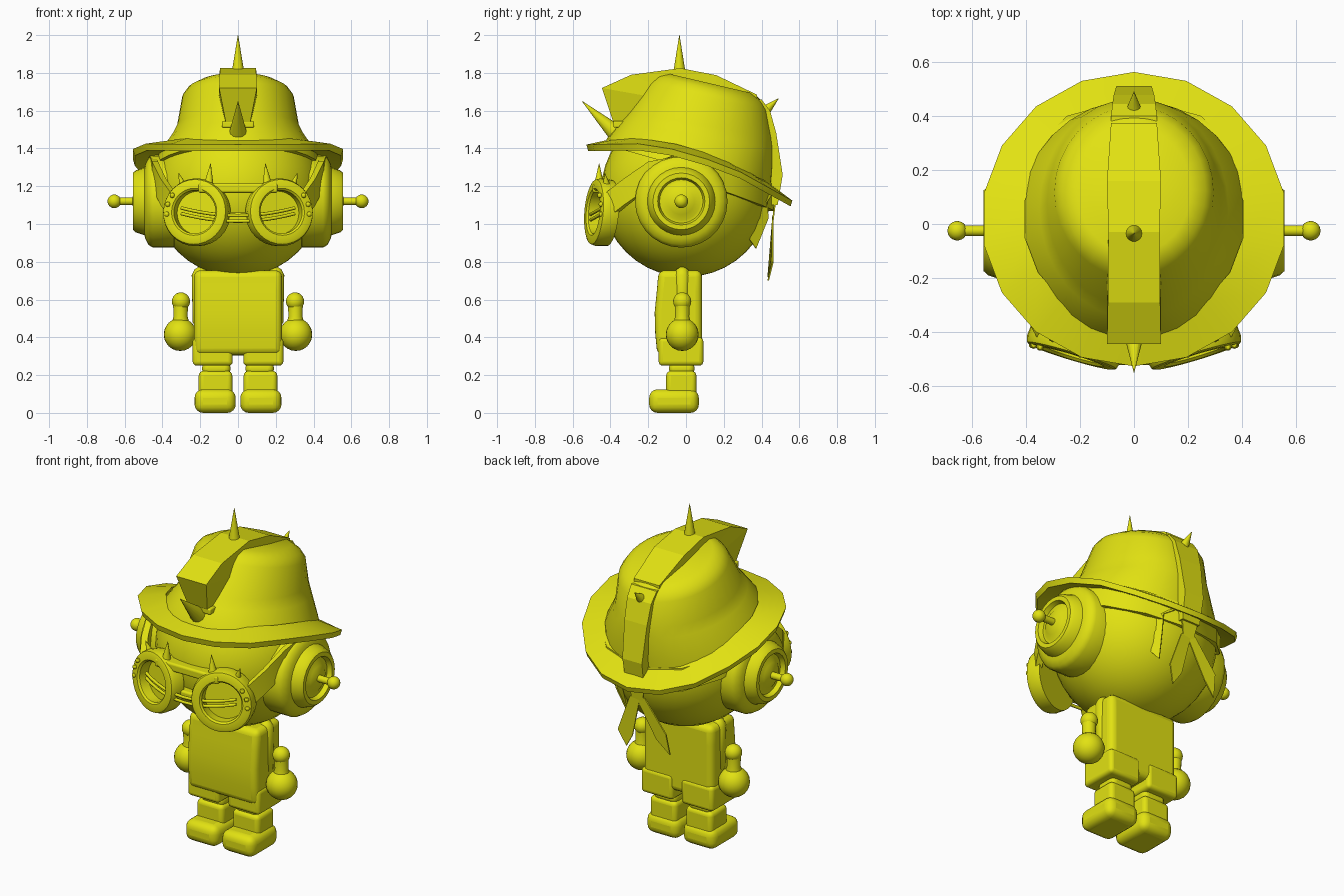
import bpy, bmesh, math
from mathutils import Vector as V, Matrix

if "Cube" in bpy.data.objects:
    bpy.data.objects.remove(bpy.data.objects["Cube"])

yellow = bpy.data.materials.new("yellow")
yellow.diffuse_color = (0.76, 0.76, 0.006, 1)
yellow.use_nodes = True
yellow.node_tree.nodes["Principled BSDF"].inputs["Base Color"].default_value = yellow.diffuse_color


def finish(name, bm, smooth=35, bevel=0):
    bmesh.ops.recalc_face_normals(bm, faces=bm.faces)
    me = bpy.data.meshes.new(name)
    bm.to_mesh(me)
    bm.free()
    ob = bpy.data.objects.new(name, me)
    bpy.context.collection.objects.link(ob)
    me.materials.append(yellow)
    if bevel:
        m = ob.modifiers.new("round", 'BEVEL')
        m.width, m.segments = bevel, 4
    if smooth:
        bpy.context.view_layer.objects.active = ob
        ob.select_set(True)
        bpy.ops.object.shade_smooth_by_angle(angle=math.radians(smooth))
        ob.select_set(False)
    return ob


def box(name, x, y, z, bevel):
    bm = bmesh.new()
    size = [b - a for a, b in (x, y, z)]
    mid = [(a + b) / 2 for a, b in (x, y, z)]
    bmesh.ops.create_cube(bm, size=1, matrix=Matrix.Translation(mid) @ Matrix.Diagonal((*size, 1)))
    return finish(name, bm, 40, bevel)


def ball(name, c, r, seg=24):
    bm = bmesh.new()
    bmesh.ops.create_uvsphere(bm, u_segments=seg, v_segments=seg // 2, radius=r,
                              matrix=Matrix.Translation(c))
    return finish(name, bm)


def lathe(name, origin, axis, profile, seg=24, smooth=35):
    """Revolve (distance, radius) pairs round an axis."""
    rot = V(axis).to_track_quat('Z', 'Y')
    return loft(name, [[V(origin) + rot @ V((r * math.cos(a), r * math.sin(a), d))
                        for a in (2 * math.pi * i / seg for i in range(seg))]
                       for d, r in profile], smooth=smooth)


def spike(name, base, tip, r):
    d = V(tip) - V(base)
    return lathe(name, base, d, [(0, r), (d.length, 0.001)], 14, 50)


def loft(name, rings, smooth=35, caps=True, closed=False):
    """Skin closed loops of equal length; closed joins the last to the first."""
    bm = bmesh.new()
    vs = [[bm.verts.new(p) for p in ring] for ring in rings]
    n = len(vs[0])
    pairs = list(zip(vs, vs[1:])) + ([(vs[-1], vs[0])] if closed else [])
    for a, b in pairs:
        for i in range(n):
            j = (i + 1) % n
            bm.faces.new((a[i], a[j], b[j], b[i]))
    if caps and not closed:
        bm.faces.new(vs[0])
        bm.faces.new(vs[-1])
    return finish(name, bm, smooth)


def plate(name, pts, thick=0.008):
    bm = bmesh.new()
    bm.faces.new([bm.verts.new(p) for p in pts])
    ob = finish(name, bm, 0)
    m = ob.modifiers.new("thickness", 'SOLIDIFY')
    m.thickness, m.offset = thick, 0
    return ob


def tube(name, pts, r, cyclic=False):
    cu = bpy.data.curves.new(name, 'CURVE')
    cu.dimensions, cu.bevel_depth, cu.bevel_resolution = '3D', r, 2
    sp = cu.splines.new('POLY')
    sp.points.add(len(pts) - 1)
    for p, q in zip(sp.points, pts):
        p.co = (*q, 1)
    sp.use_cyclic_u = cyclic
    cu.use_fill_caps = True
    cu.materials.append(yellow)
    ob = bpy.data.objects.new(name, cu)
    bpy.context.collection.objects.link(ob)


# Head
ball("head", (0, 0, 1.17), 0.45, 40)

# Hat brim: follows a curve that drops towards the back
DROP = [(-0.55, 1.42), (-0.25, 1.425), (0, 1.385), (0.28, 1.28), (0.56, 1.125)]


def brim_z(y):
    for (y0, z0), (y1, z1) in zip(DROP, DROP[1:]):
        if y <= y1 or y1 == 0.56:
            return z0 + (z1 - z0) * (y - y0) / (y1 - y0)


def brim_ring(r, dz, seg=18):
    out = []
    for i in range(seg):
        a = 2 * math.pi * (i + 0.5) / seg
        y = 0.018 + r * 0.965 * math.sin(a)
        out.append((r * math.cos(a), y, brim_z(y) + dz))
    return out


loft("hat_brim", [brim_ring(0.41, 0.03), brim_ring(0.565, 0), brim_ring(0.555, -0.035),
                  brim_ring(0.41, -0.02)], 25, closed=True)


# Hat crown: tilted rings given by front point, back point and half width
def crown_ring(yf, zf, yb, zb, rx, seg=32):
    return [(rx * math.cos(a), (yf + yb) / 2 + (yb - yf) / 2 * math.sin(a),
             (zf + zb) / 2 + (zb - zf) / 2 * math.sin(a))
            for a in (2 * math.pi * i / seg for i in range(seg))]


loft("hat_crown", [crown_ring(*r) for r in (
    (-0.43, 1.42, 0.45, 1.17, 0.44), (-0.42, 1.45, 0.46, 1.27, 0.425),
    (-0.35, 1.54, 0.465, 1.40, 0.35), (-0.31, 1.59, 0.46, 1.46, 0.322),
    (-0.20, 1.75, 0.435, 1.60, 0.295), (-0.16, 1.785, 0.41, 1.645, 0.265),
    (-0.11, 1.80, 0.36, 1.69, 0.21))], 40)

# Crest over the crown, a ridge with a tapered front face
TOP = [(-0.385, 1.54, 0.065), (-0.445, 1.72, 0.10), (-0.29, 1.79, 0.097), (-0.03, 1.825, 0.095),
       (0.16, 1.788, 0.1), (0.375, 1.685, 0.085)]
LOW = [(-0.33, 1.53), (-0.22, 1.68), (-0.17, 1.74), (-0.03, 1.75), (0.16, 1.71), (0.375, 1.63)]
loft("hat_crest", [[(-w, y, z), (w, y, z), (w, b, c), (-w, b, c)]
                   for (y, z, w), (b, c) in zip(TOP, LOW)], 0)
# Strip down the back of the hat
BACK = [(0.40, 1.66, 0.085), (0.445, 1.60, 0.08), (0.478, 1.48, 0.075), (0.512, 1.26, 0.065),
        (0.485, 1.10, 0.06)]
loft("back_strip", [[(-w, y, z), (w, y, z), (w, y - 0.06, z), (-w, y - 0.06, z)]
                    for y, z, w in BACK], 0)
box("front_clasp", (-0.085, 0.085), (-0.385, -0.33), (1.51, 1.545), 0.008)

# Hat spikes
spike("top_spike", (0, -0.035, 1.81), (0, -0.035, 2.0), 0.032)
spike("front_spike", (0, -0.38, 1.49), (0, -0.55, 1.65), 0.045)
spike("back_spike", (0, 0.42, 1.60), (0, 0.49, 1.665), 0.03)

# Ribbon tails below the brim
plate("ribbon_knot", [(-0.06, 0.475, 1.14), (0.06, 0.475, 1.14), (0.03, 0.455, 0.98), (-0.03, 0.455, 0.98)])
plate("right_tail", [(-0.02, 0.46, 1.04), (0.05, 0.46, 1.02), (0.13, 0.46, 0.80), (0.09, 0.435, 0.70),
                     (0.04, 0.45, 0.78)])
plate("left_tail", [(0.02, 0.46, 1.04), (-0.05, 0.46, 1.03), (-0.19, 0.46, 0.85), (-0.20, 0.435, 0.72),
                    (-0.12, 0.45, 0.80)])
plate("side_tail", [(0.05, 0.47, 1.18), (0.15, 0.43, 1.12), (0.16, 0.435, 1.03), (0.13, 0.37, 0.87),
                    (0.16, 0.335, 0.92), (0.20, 0.39, 1.12)])

# Goggle strap: a flat band round the head
STRAP = [(0.36, -0.42, 1.10), (0.41, -0.33, 1.17), (0.455, -0.2, 1.26), (0.47, 0, 1.30), (0.41, 0.24, 1.23),
         (0.25, 0.40, 1.17), (0, 0.47, 1.14)]
for s, side in ((1, "right"), (-1, "left")):
    loft(side + "_strap", [[(s * x * k, y * k, z + h) for k, h in
                            ((1, 0.07), (1, -0.07), (0.93, -0.07), (0.93, 0.07))]
                           for x, y, z in STRAP], 40)

# Goggles
for s, side in ((1, "right"), (-1, "left")):
    c, ax = V((s * 0.215, -0.435, 1.06)), V((s * 0.3, -1, 0.08)).normalized()
    ring = [(-0.03, 0.175), (0.03, 0.18), (0.055, 0.172), (0.06, 0.16), (0.06, 0.125), (0.05, 0.115),
            (-0.03, 0.115)]
    rot = ax.to_track_quat('Z', 'Y')
    loft(side + "_goggle_rim", [[c + rot @ V((r * math.cos(a), r * math.sin(a), d))
                                 for a in (math.pi * i / 16 for i in range(32))]
                                for d, r in ring], 35, closed=True)
    lathe(side + "_lens", c, ax, [(-0.03, 0.12), (-0.01, 0.12)])
    # Rivets on the outer rim
    for a in (-5, 16, 37):
        a = math.radians(a)
        ball(side + "_rivet", c + ax * 0.06 + V((s * 0.145 * math.cos(a), 0.045 * math.cos(a),
                                                 0.145 * math.sin(a))), 0.014, 10)
    # Spikes along the goggle top
    spike(side + "_inner_goggle_spike", (s * 0.155, -0.46, 1.21), (s * 0.145, -0.46, 1.32), 0.026)
    spike(side + "_outer_goggle_spike", (s * 0.29, -0.42, 1.20), (s * 0.315, -0.43, 1.27), 0.022)
box("goggle_brow", (-0.21, 0.21), (-0.495, -0.42), (1.165, 1.215), 0.012)
box("goggle_bridge", (-0.09, 0.09), (-0.48, -0.40), (1.01, 1.06), 0.012)
for z, name in ((1.045, "upper_bar"), (1.015, "lower_bar")):
    tube("goggle_" + name, [(0.3 * t, -0.515 + 0.07 * t * t, z + 0.04 * t * t)
                            for t in (i / 6 for i in range(-6, 7))], 0.009)

# Ear cups with knobs
EAR = [(0.32, 0.23), (0.34, 0.245), (0.45, 0.245), (0.475, 0.23), (0.49, 0.20), (0.495, 0.18), (0.54, 0.165),
       (0.557, 0.15), (0.557, 0.125), (0.53, 0.115), (0.53, 0.10), (0.55, 0.07), (0.558, 0.02),
       (0.66, 0.02)]
for s, side in ((1, "right"), (-1, "left")):
    lathe(side + "_ear_cup", (0, -0.025, 1.12), (s, 0, 0), EAR, 28)
    ball(side + "_ear_knob", (s * 0.655, -0.025, 1.12), 0.036)

# Body
bm = bmesh.new()
bmesh.ops.create_cube(bm, size=1, matrix=Matrix.Translation((0, -0.03, 0.53)) @ Matrix.Diagonal((0.465, 0.23, 0.45, 1)))
bmesh.ops.subdivide_edges(bm, edges=[e for e in bm.edges if abs(e.verts[0].co.z - e.verts[1].co.z) > 0.1], cuts=3)
for v in bm.verts:
    if v.co.y < -0.1:
        v.co.y -= 0.025 * max(0, 1 - abs(v.co.z - 0.49) / 0.25)
finish("body", bm, 40, 0.035)

for s, side in ((1, "right"), (-1, "left")):
    def span(a, b):
        return (min(s * a, s * b), max(s * a, s * b))
    # Legs and boots
    box(side + "_trouser_leg", span(0.028, 0.24), (-0.145, 0.092), (0.25, 0.40), 0.022)
    box(side + "_ankle", span(0.04, 0.19), (-0.09, 0.045), (0.2, 0.27), 0.03)
    box(side + "_boot_shaft", span(0.03, 0.208), (-0.105, 0.055), (0.05, 0.222), 0.025)
    box(side + "_boot_foot", span(0.012, 0.23), (-0.195, 0.068), (0.0, 0.125), 0.045)
    # Arms
    lathe(side + "_shoulder", (s * 0.2, -0.02, 0.45), (0, 0, 1),
          [(0, 0.02), (0.03, 0.04), (0.28, 0.045), (0.31, 0.03), (0.325, 0.006)], 20, 60)
    ball(side + "_elbow", (s * 0.302, -0.02, 0.59), 0.048)
    lathe(side + "_forearm", (s * 0.304, -0.02, 0.45), (0, 0, 1), [(0, 0.055), (0.06, 0.037), (0.14, 0.04)], 20)
    ball(side + "_hand", (s * 0.306, -0.02, 0.415), 0.087)
